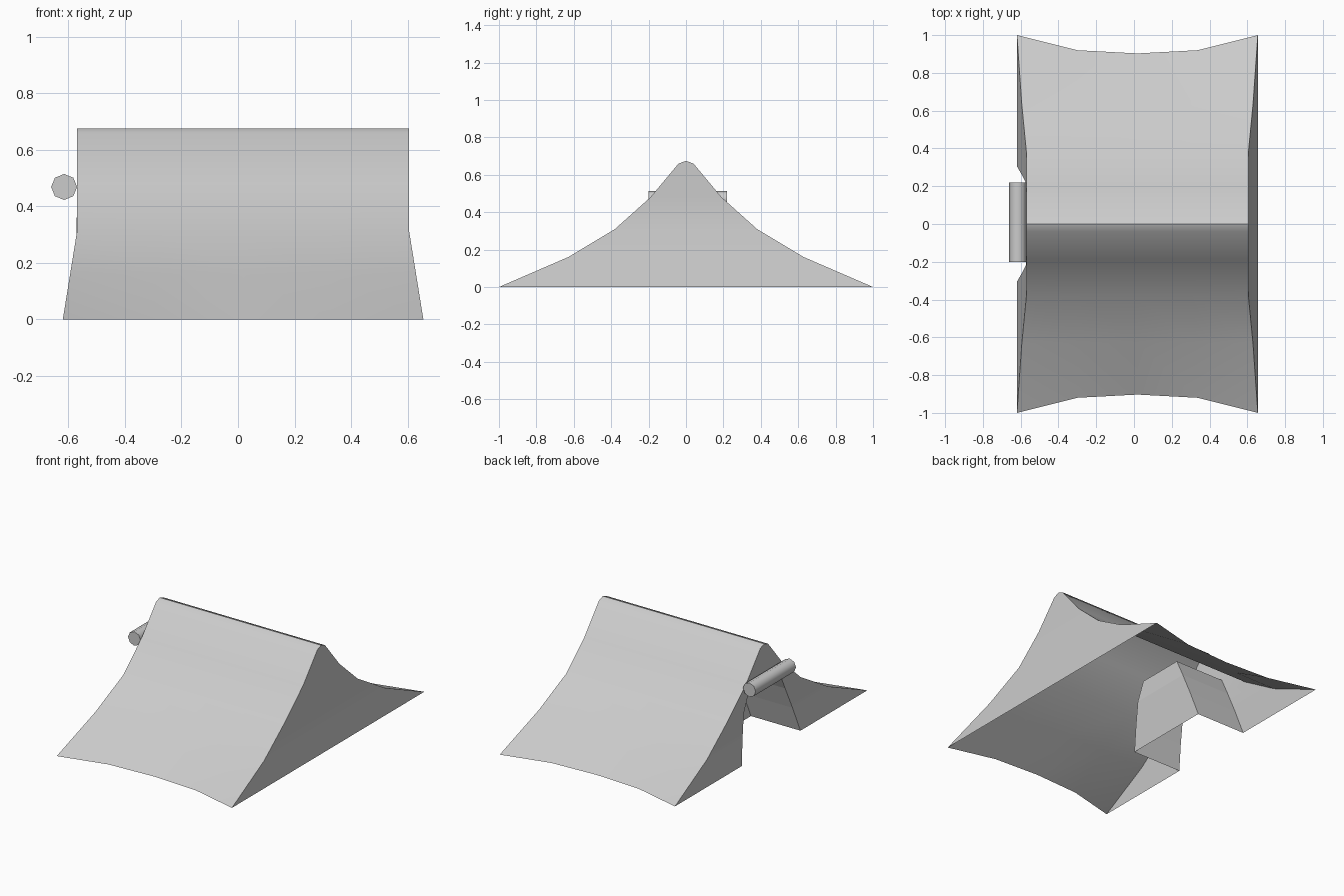
import bpy, math

if "Cube" in bpy.data.objects:
    bpy.data.objects.remove(bpy.data.objects["Cube"])

CX = 0.018            # middle of the tent along x
# half profile of the roof from ground to ridge: (y, z)
HALF = [(1.0, 0.0), (0.63, 0.16), (0.38, 0.31), (0.19, 0.48), (0.04, 0.66)]
PROFILE = HALF + [(0.0, 0.675)] + [(-y, z) for y, z in reversed(HALF)]
# half outline of the doorway from ground to lintel: (y, z)
DOOR = [(0.305, 0.0), (0.26, 0.16), (0.215, 0.30), (0.16, 0.42)]
DEPTH = 0.36


def reach(z):
    """Half length of the tent at height z: splayed below the crease."""
    return 0.5875 + 0.05 * max(0.0, 1 - z / 0.31)


def make(name, verts, faces, smooth=0):
    mesh = bpy.data.meshes.new(name)
    mesh.from_pydata(verts, [], faces)
    mesh.validate()
    obj = bpy.data.objects.new(name, mesh)
    bpy.context.collection.objects.link(obj)
    bpy.context.view_layer.objects.active = obj
    obj.select_set(True)
    if smooth:
        bpy.ops.object.shade_smooth_by_angle(angle=math.radians(smooth))
    obj.select_set(False)
    return obj


# roof canvas: lofted profile, hem pulled in towards the middle
STATIONS = [(-1, 0), (-0.5, 0.08), (0, 0.097), (0.5, 0.08), (1, 0)]
verts, faces = [], []
n = len(PROFILE)
for t, bow in STATIONS:
    for y, z in PROFILE:
        pull = bow if z == 0 else 0
        verts.append((CX + t * reach(z), y - math.copysign(pull, y), z))
for s in range(len(STATIONS) - 1):
    for i in range(n - 1):
        a = s * n + i
        faces.append((a, a + n, a + n + 1, a + 1))
make("roof_canvas", verts, faces, 40)

# rear wall: horizontal strips up to the ridge
verts = [(CX + reach(z), y, z) for y, z in PROFILE]
faces = [(i, i + 1, n - 2 - i, n - 1 - i) for i in range(4)] + [(4, 5, 6)]
make("rear_wall", verts, [tuple(reversed(f)) for f in faces], 30)

# front wall: strips beside the doorway and a gable above it
verts, faces = [(CX - reach(z), y, z) for y, z in PROFILE], []
verts += [(CX - reach(z), s * y, z) for s in (1, -1) for y, z in DOOR]
for i in range(3):
    faces.append((i, i + 1, n + i + 1, n + i))
    faces.append((n - 1 - i, n + 4 + i, n + 5 + i, n - 2 - i))
faces += [(3, 7, n + 7, n + 3), (3, 4, 6, 7), (4, 5, 6)]
make("door_wall", verts, faces, 30)

# doorway recess: jambs, lintel and inner panel
loop = DOOR + [(-y, z) for y, z in reversed(DOOR)]
m = len(loop)
verts = [(CX - reach(z) + d, y, z) for d in (0, DEPTH) for y, z in loop]
faces = [(i, i + 1, m + i + 1, m + i) for i in range(m - 1)]
faces += [(m + i, m + i + 1, 2 * m - 2 - i, 2 * m - 1 - i) for i in range(3)]
make("doorway_recess", verts, faces)

# rolled door flap above the doorway
bpy.ops.mesh.primitive_cylinder_add(vertices=8, radius=0.046, depth=0.42,
                                    location=(-0.615, 0.01, 0.468),
                                    rotation=(math.pi / 2, 0, 0))
bpy.context.object.name = "door_roll"
bpy.ops.object.shade_smooth_by_angle(angle=math.radians(50))
